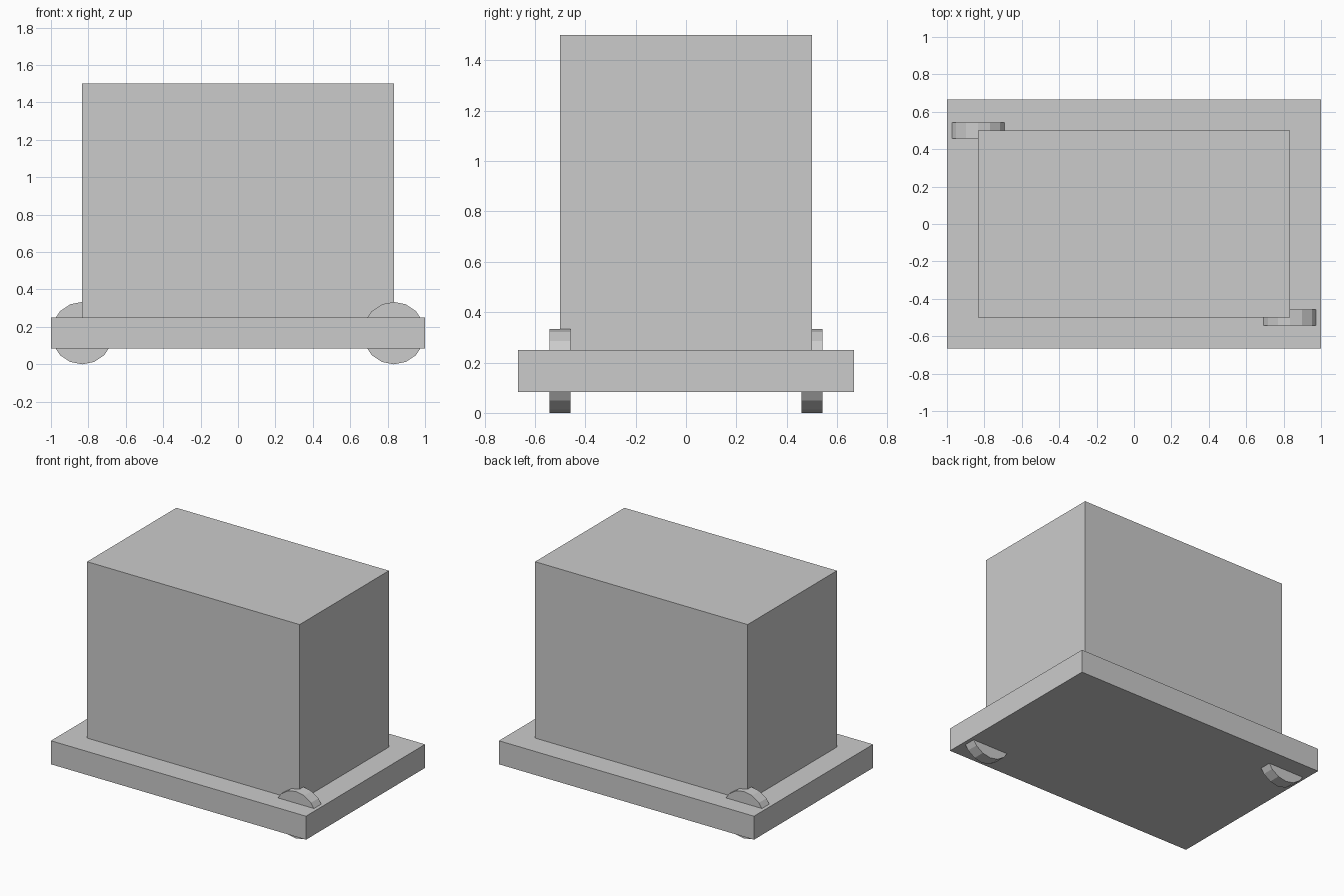
import bpy
from math import pi

if "Cube" in bpy.data.objects:
    bpy.data.objects.remove(bpy.data.objects["Cube"])


def box(name, size, z_low):
    bpy.ops.mesh.primitive_cube_add(size=1, location=(0, 0, z_low + size[2] / 2))
    ob = bpy.context.object
    ob.name = name
    ob.scale = size
    bpy.ops.object.transform_apply(location=False, rotation=False, scale=True)
    return ob


def wheel(name, x, y):
    bpy.ops.mesh.primitive_cylinder_add(vertices=16, radius=1 / 6, depth=1 / 12,
                                        location=(x, y, 1 / 6), rotation=(pi / 2, 0, 0))
    bpy.context.object.name = name


# Flat platform and the tall body on it
box("platform", (2, 4 / 3, 1 / 6), 1 / 12)
box("body", (5 / 3, 1, 1.25), 0.25)

# Two wheels at diagonally opposite corners
wheel("front_right_wheel", 5 / 6, -0.5)
wheel("back_left_wheel", -5 / 6, 0.5)
